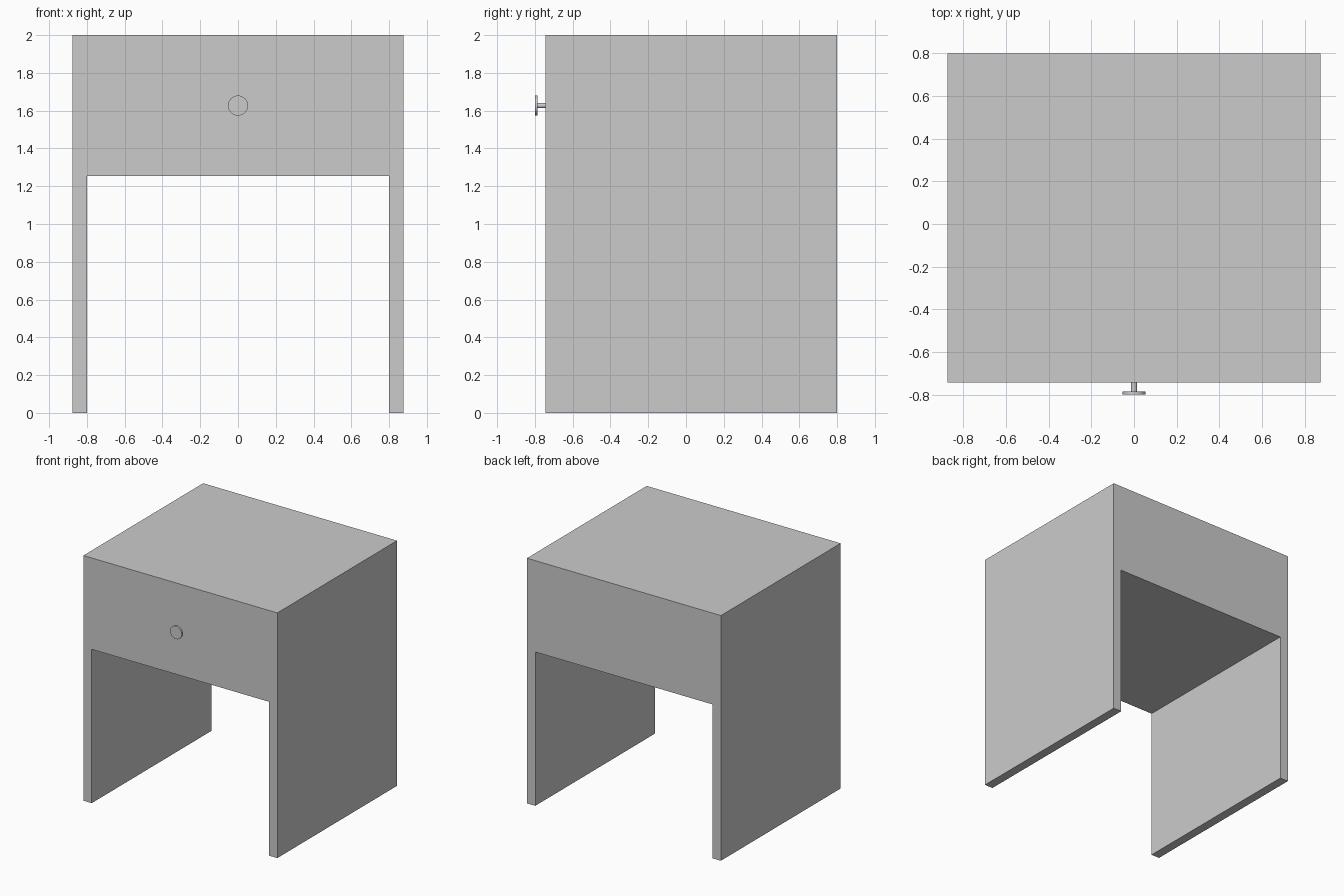
import bpy
import bmesh
from math import pi

if "Cube" in bpy.data.objects:
    bpy.data.objects.remove(bpy.data.objects["Cube"])

FRONT, BACK = -0.743, 0.80   # body depth range
HALF_W, INNER = 0.875, 0.80  # outer and inner half widths
TOP, APRON = 2.0, 1.255      # top height and underside of the drawer case
KNOB_Z = 1.627


def extrude_profile(name, profile, y0, y1):
    """Extrude a closed x/z outline along y."""
    bm = bmesh.new()
    face = bm.faces.new([bm.verts.new((x, y0, z)) for x, z in profile])
    new = bmesh.ops.extrude_face_region(bm, geom=[face])["geom"]
    verts = [v for v in new if isinstance(v, bmesh.types.BMVert)]
    bmesh.ops.translate(bm, verts=verts, vec=(0, y1 - y0, 0))
    bmesh.ops.recalc_face_normals(bm, faces=bm.faces)
    mesh = bpy.data.meshes.new(name)
    bm.to_mesh(mesh)
    bm.free()
    obj = bpy.data.objects.new(name, mesh)
    bpy.context.collection.objects.link(obj)
    return obj


def cylinder_y(name, radius, y0, y1):
    """Smooth cylinder along y at knob height."""
    bpy.ops.mesh.primitive_cylinder_add(
        vertices=32, radius=radius, depth=y1 - y0,
        location=(0, (y0 + y1) / 2, KNOB_Z), rotation=(pi / 2, 0, 0))
    obj = bpy.context.object
    obj.name = name
    bpy.ops.object.shade_smooth_by_angle()
    return obj


# Body: side panels and drawer case as one flush arch
half = [(HALF_W, TOP), (HALF_W, 0), (INNER, 0), (INNER, APRON)]
extrude_profile("table_body", half + [(-x, z) for x, z in reversed(half)], FRONT, BACK)

# Drawer knob: thin stem and flat round disc
cylinder_y("knob_stem", 0.014, -0.788, FRONT + 0.005)
cylinder_y("knob_disc", 0.053, -0.80, -0.785)
